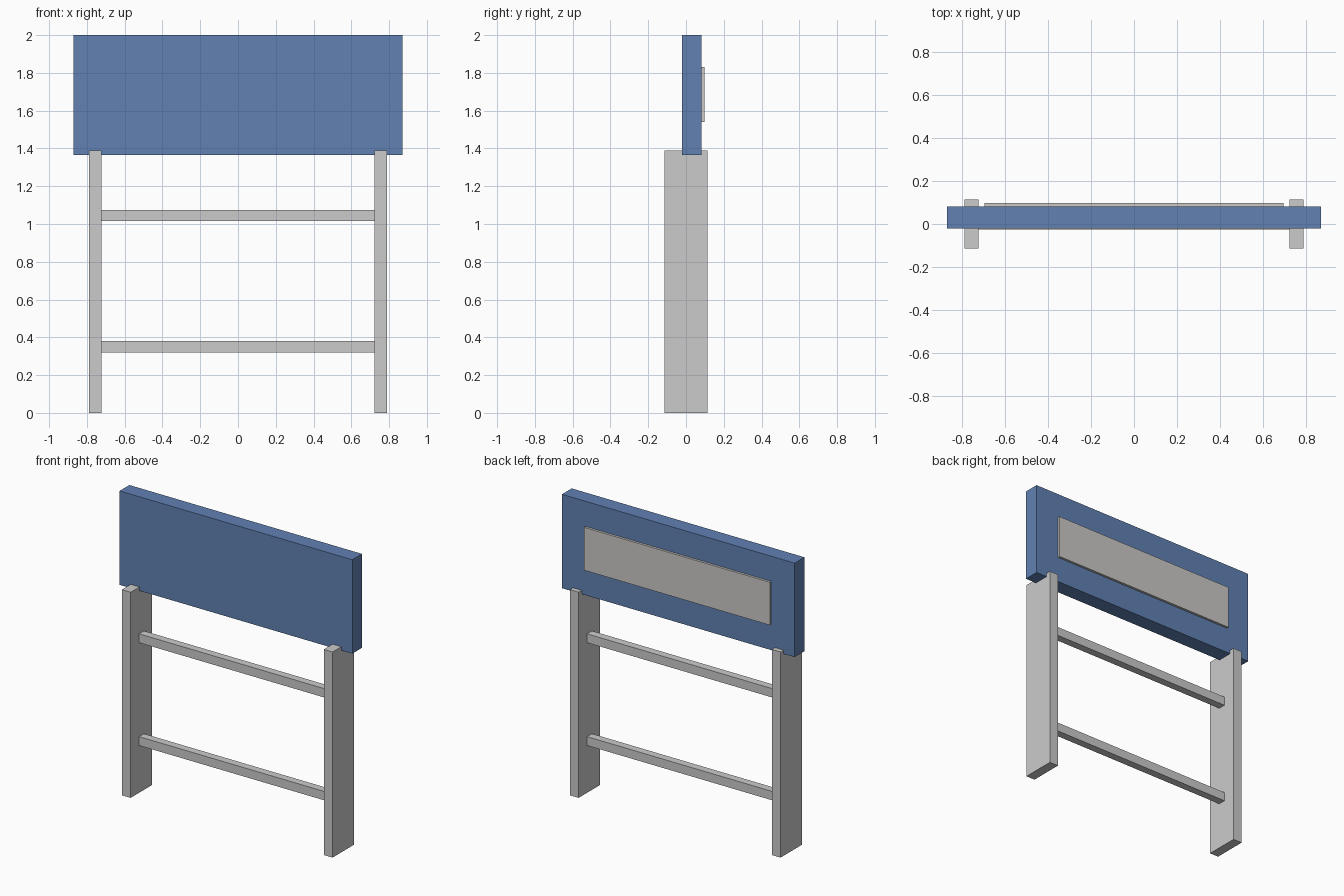
import bpy
import bmesh
from mathutils import Vector

if "Cube" in bpy.data.objects:
    bpy.data.objects.remove(bpy.data.objects["Cube"])


def material(name, color):
    mat = bpy.data.materials.new(name)
    mat.diffuse_color = color
    mat.use_nodes = True
    mat.node_tree.nodes["Principled BSDF"].inputs["Base Color"].default_value = mat.diffuse_color
    return mat


def box(name, low, high, mat=None):
    low, high = Vector(low), Vector(high)
    size, centre = high - low, (low + high) / 2
    bm = bmesh.new()
    bmesh.ops.create_cube(bm, size=1)
    bmesh.ops.scale(bm, vec=size, verts=bm.verts)
    mesh = bpy.data.meshes.new(name)
    bm.to_mesh(mesh)
    bm.free()
    obj = bpy.data.objects.new(name, mesh)
    obj.location = centre
    bpy.context.collection.objects.link(obj)
    if mat:
        mesh.materials.append(mat)
    return obj


blue = material("blue_paint", (0.12, 0.22, 0.45, 1))
pale = material("pale_grey", (0.6, 0.59, 0.57, 1))

# Upright plank legs, overlapping the lower edge of the panel
for side, x in (("left", -0.755), ("right", 0.755)):
    box(side + "_leg", (x - 0.033, -0.115, 0), (x + 0.033, 0.115, 1.39))

# Cross rails between the legs
for name, z in (("lower_rail", 0.35), ("upper_rail", 1.045)):
    box(name, (-0.725, -0.026, z - 0.03), (0.725, 0.026, z + 0.03))

# Board panel and the thin plate on its back
box("board_panel", (-0.87, -0.022, 1.365), (0.87, 0.082, 2), blue)
box("back_plate", (-0.695, 0.078, 1.54), (0.695, 0.098, 1.83), pale)
